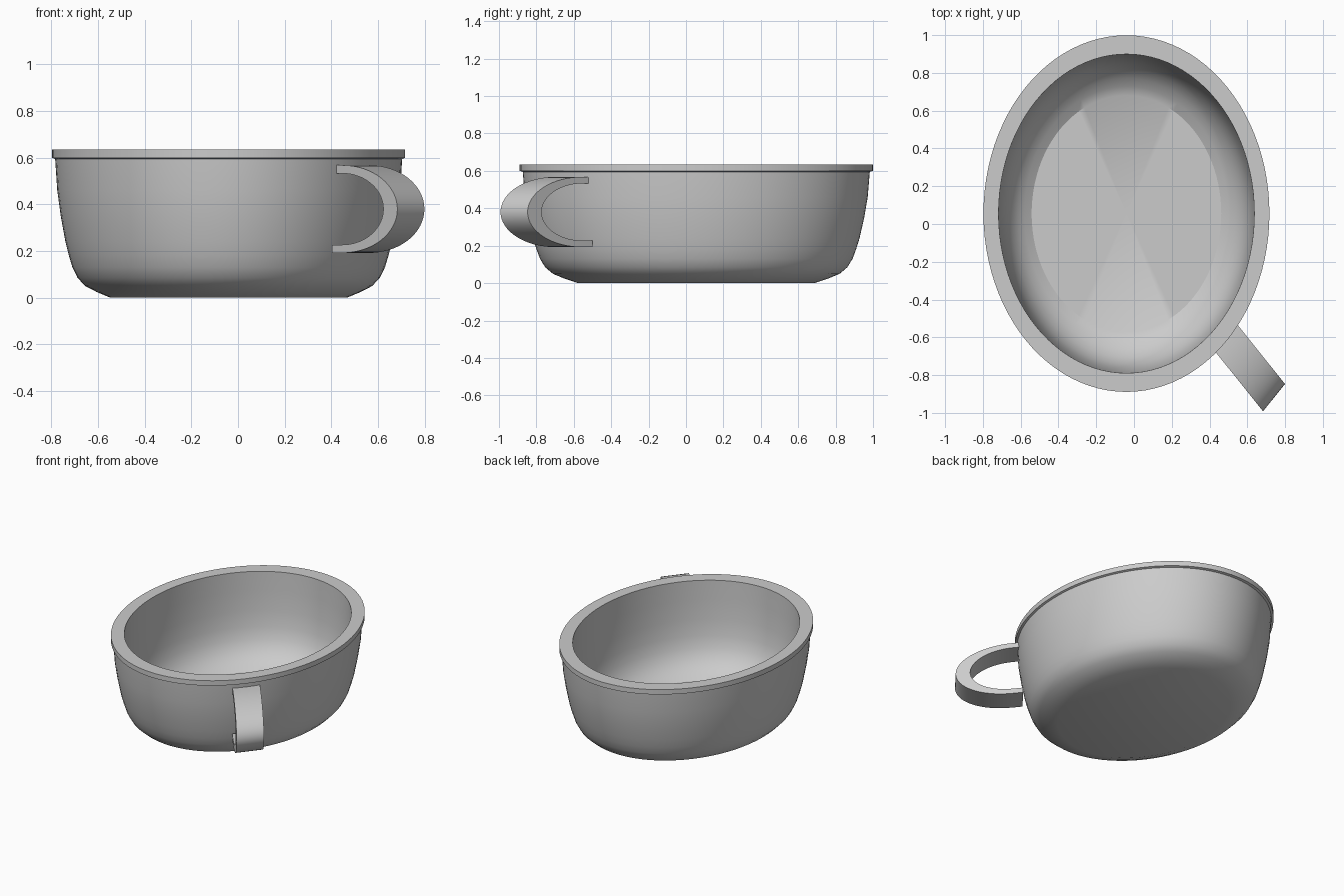
import bpy, bmesh, math
from mathutils import Vector, Matrix

cube = bpy.data.objects.get("Cube")
if cube:
    bpy.data.objects.remove(cube, do_unlink=True)

# One plain grey for the whole dish
grey = bpy.data.materials.new("plain_grey")
grey.use_nodes = True
colour = (0.6, 0.6, 0.6, 1)
grey.diffuse_color = colour
grey.node_tree.nodes["Principled BSDF"].inputs["Base Color"].default_value = colour

# Everything is built round, then stretched into an oval and moved into place
OVAL = Matrix.Translation((-0.04, 0.055, 0)) @ Matrix.Diagonal((1, 1.247, 1, 1))


def finish(bm, name, angle=30):
    bm.transform(OVAL)
    bmesh.ops.recalc_face_normals(bm, faces=bm.faces)
    mesh = bpy.data.meshes.new(name)
    bm.to_mesh(mesh)
    bm.free()
    mesh.materials.append(grey)
    obj = bpy.data.objects.new(name, mesh)
    bpy.context.collection.objects.link(obj)
    bpy.ops.object.select_all(action='DESELECT')
    obj.select_set(True)
    bpy.context.view_layer.objects.active = obj
    bpy.ops.object.shade_smooth_by_angle(angle=math.radians(angle))
    return obj


def lathe(name, profile, steps=96):
    bm = bmesh.new()
    verts = [bm.verts.new((r, 0, z)) for r, z in profile]
    edges = [bm.edges.new(pair) for pair in zip(verts, verts[1:])]
    bmesh.ops.spin(bm, geom=verts + edges, cent=(0, 0, 0), axis=(0, 0, 1),
                   angle=math.tau, steps=steps, use_merge=False)
    bmesh.ops.remove_doubles(bm, verts=bm.verts, dist=0.0005)
    return finish(bm, name)


# Bowl: outer wall, overhanging flat rim, inner wall and thin floor
outer = [(0, 0), (0.507, 0), (0.565, 0.024), (0.615, 0.05), (0.648, 0.085),
         (0.67, 0.13), (0.685, 0.18), (0.7, 0.24), (0.72, 0.35),
         (0.735, 0.46), (0.744, 0.595)]
rim = [(0.757, 0.6), (0.757, 0.635), (0.677, 0.635)]
inner = [(0.674, 0.5), (0.668, 0.36), (0.656, 0.25), (0.638, 0.17),
         (0.61, 0.11), (0.575, 0.065), (0.54, 0.036), (0.502, 0.01), (0, 0.01)]
lathe("bowl", outer + rim + inner)


# Handle: a flat band bent into a half ellipse, standing out at a diagonal
def arc(rx, rz, start, steps=32):
    turns = [math.pi * (0.5 - i / steps) for i in range(steps + 1)]
    pts = [(0.77 + rx * math.cos(t), 0.38 + rz * math.sin(t)) for t in turns]
    return [(start, pts[0][1])] + pts + [(start - 0.025, pts[-1][1])]


out_dir = Vector((1, -1, 0)).normalized()
side_dir = Vector((1, 1, 0)).normalized()
bm = bmesh.new()
rings = []
for (ro, zo), (ri, zi) in zip(arc(0.335, 0.188, 0.735), arc(0.25, 0.153, 0.735)):
    corners = [(ro, zo, -1), (ro, zo, 1), (ri, zi, 1), (ri, zi, -1)]
    rings.append([bm.verts.new(out_dir * r + side_dir * s * 0.082 + Vector((0, 0, z)))
                  for r, z, s in corners])
for a, b in zip(rings, rings[1:]):
    for i in range(4):
        j = (i + 1) % 4
        bm.faces.new((a[i], a[j], b[j], b[i]))
bm.faces.new(rings[0])
bm.faces.new(rings[-1])
finish(bm, "handle")
